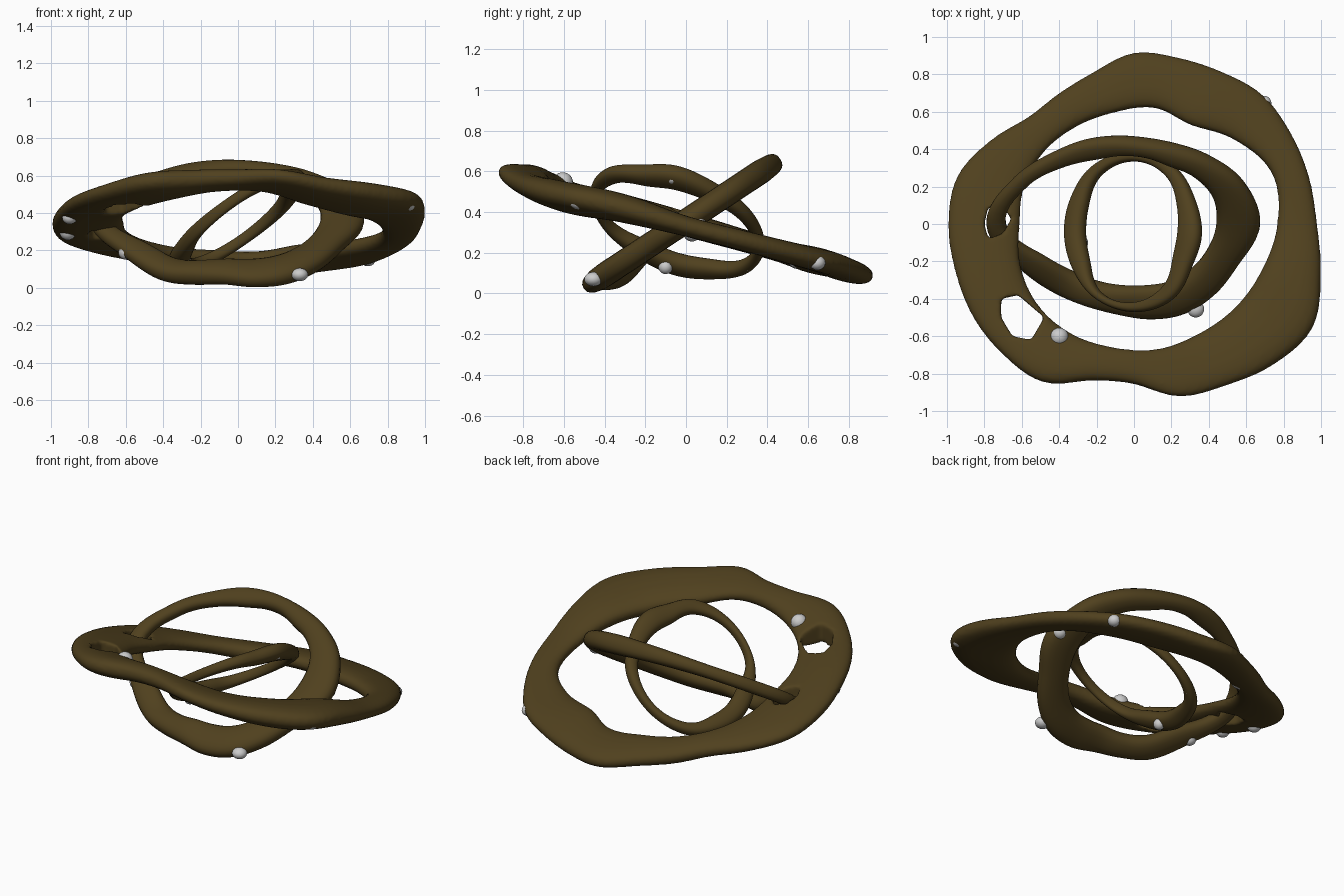
import bpy, bmesh
from math import sin, cos, pi, copysign
from mathutils import Vector

if "Cube" in bpy.data.objects:
    bpy.data.objects.remove(bpy.data.objects["Cube"])

brown = bpy.data.materials.new("dark_bronze")
brown.diffuse_color = (0.08, 0.052, 0.013, 1)
brown.use_nodes = True
brown.node_tree.nodes["Principled BSDF"].inputs["Base Color"].default_value = brown.diffuse_color


def spline(vals, u):
    """Closed Catmull-Rom lookup, u in 0..1."""
    n = len(vals)
    i, t = int(u * n), u * n - int(u * n)
    a, b, c, d = (vals[(i + k) % n] for k in (-1, 0, 1, 2))
    return b + 0.5 * t * (c - a + t * (2*a - 5*b + 4*c - d + t * (3*(b - c) + d - a)))


def fuller(v):
    """Squares off the cross-section a little."""
    return copysign(abs(v) ** 0.85, v)


def make_object(name, bm, material=None):
    for f in bm.faces:
        f.smooth = True
    bmesh.ops.recalc_face_normals(bm, faces=bm.faces)
    me = bpy.data.meshes.new(name)
    bm.to_mesh(me)
    bm.free()
    ob = bpy.data.objects.new(name, me)
    bpy.context.collection.objects.link(ob)
    if material:
        me.materials.append(material)
    return ob


def ring(name, outer, inner, thick, warp, plane, cy=0.0, steps=120, sides=20):
    """Uneven band lying in the tilted plane z = p0 + p1*x + p2*y, warped in height."""
    p0, p1, p2 = plane
    normal = Vector((-p1, -p2, 1)).normalized()
    bm = bmesh.new()
    rows = []
    for s in range(steps):
        u = s / steps
        a = 2 * pi * u
        pts = []
        for r in (spline(outer, u), spline(inner, u)):
            x, y = r * cos(a), cy + r * sin(a)
            pts.append(Vector((x, y, p0 + p1 * x + p2 * y + spline(warp, u))))
        mid, half = (pts[0] + pts[1]) / 2, (pts[0] - pts[1]) / 2
        t = spline(thick, u) / 2
        rows.append([bm.verts.new(mid + half * fuller(cos(2*pi*k/sides))
                                  + normal * t * fuller(sin(2*pi*k/sides)))
                     for k in range(sides)])
    for s in range(steps):
        for k in range(sides):
            n, m = (s + 1) % steps, (k + 1) % sides
            bm.faces.new((rows[s][k], rows[n][k], rows[n][m], rows[s][m]))
    return make_object(name, bm, brown)


# Large outer band, tilted down towards the back
outer_ring = ring(
    "outer_ring",
    [.98, .97, .97, .975, .94, .92, .915, .84, .805, .805, .89, .98,
     .995, .99, .995, .99, .975, .865, .855, .955, .995, 1.06, 1.105, 1.035],
    [.765, .785, .70, .61, .63, .605, .605, .615, .62, .61, .645, .67, .675, .67, .68, .68, .70, .725],
    [.10, .10, .11, .12, .12, .11, .11, .10, .11, .12, .12, .12, .13, .11, .10, .12, .15, .14],
    [-.01, 0, .005, .01, 0, 0, -.01, -.005, 0, 0, 0, -.01, 0, .02, .01, -.03, -.035, -.01],
    (0.34, 0, -0.285))

# Middle band, rising towards the back, linked through the outer band
ring(
    "middle_ring",
    [.675, .63, .545, .48, .455, .47, .515, .58, .69, .79, .66, .56, .50, .485, .51, .545, .57, .60],
    [.44, .445, .41, .37, .37, .38, .405, .485, .605, .685, .51, .41, .365, .34, .34, .365, .39, .415],
    [.12, .12, .12, .12, .11, .10, .09, .08, .08, .08, .09, .11, .12, .11, .11, .12, .12, .12],
    [0, 0, 0, 0, 0, 0, 0, 0, 0, 0, -.02, -.05, -.025, 0, 0, 0, 0, 0],
    (0.355, 0, 0.66))

# Small inner ring, leaning sideways, thin at front and back
ring(
    "inner_ring",
    [.355, .37, .42, .435, .42, .38, .365, .375, .405, .42, .405, .35],
    [.24, .275, .35, .385, .36, .29, .265, .28, .36, .37, .325, .25],
    [.10, .09, .07, .06, .07, .09, .10, .09, .07, .06, .07, .09],
    [0, -.01, -.02, -.02, -.01, 0, 0, .01, .02, .02, .01, 0],
    (0.35, 0.69, -0.25), cy=-0.05)

# Two openings in the left side of the outer band
holes = {
    "large_opening": [(-.71, -.40), (-.62, -.38), (-.48, -.50), (-.55, -.62), (-.65, -.60), (-.71, -.50)],
    "small_opening": [(-.78, .09), (-.71, .10), (-.655, .03), (-.70, -.05), (-.78, -.08), (-.80, 0)],
}
for name, outline in holes.items():
    bm = bmesh.new()
    face = bm.faces.new([bm.verts.new((x, y, 0)) for x, y in outline])
    ext = bmesh.ops.extrude_face_region(bm, geom=[face])
    bmesh.ops.translate(bm, vec=(0, 0, 1),
                        verts=[v for v in ext["geom"] if isinstance(v, bmesh.types.BMVert)])
    cutter = make_object(name, bm)
    cutter.hide_render = True
    cutter.hide_set(True)
    mod = outer_ring.modifiers.new(name, 'BOOLEAN')
    mod.operation, mod.object, mod.solver = 'DIFFERENCE', cutter, 'EXACT'

# Soften the openings into the band
remesh = outer_ring.modifiers.new("blend", 'REMESH')
remesh.mode, remesh.voxel_size, remesh.use_smooth_shade = 'VOXEL', 0.012, True
smooth = outer_ring.modifiers.new("soften", 'SMOOTH')
smooth.factor, smooth.iterations = 0.5, 6

# Pale beads half sunk into the bands: position and radii
beads = [
    ((-.40, -.605, .545), (.05, .05, .05)), ((-.25, -.80, .575), (.075, .035, .035)),
    ((.91, -.51, .455), (.045, .07, .045)), ((-.90, -.25, .375), (.04, .04, .035)),
    ((-.91, .03, .30), (.045, .045, .045)), ((.695, .645, .15), (.04, .04, .035)),
    ((-.36, .55, .165), (.05, .05, .045)), ((.33, -.455, .07), (.045, .045, .035)),
    ((-.12, .425, .63), (.04, .04, .04)), ((.62, .05, .365), (.045, .045, .045)),
    ((-.60, -.20, .19), (.04, .04, .04)), ((.32, -.065, .565), (.035, .035, .03)),
    ((-.28, -.10, .13), (.035, .035, .035)), ((-.17, .305, .14), (.03, .03, .03)),
]
for i, (pos, radii) in enumerate(beads, 1):
    bm = bmesh.new()
    bmesh.ops.create_uvsphere(bm, u_segments=20, v_segments=12, radius=1)
    bmesh.ops.scale(bm, vec=radii, verts=bm.verts)
    make_object(f"bead_{i}", bm).location = pos
